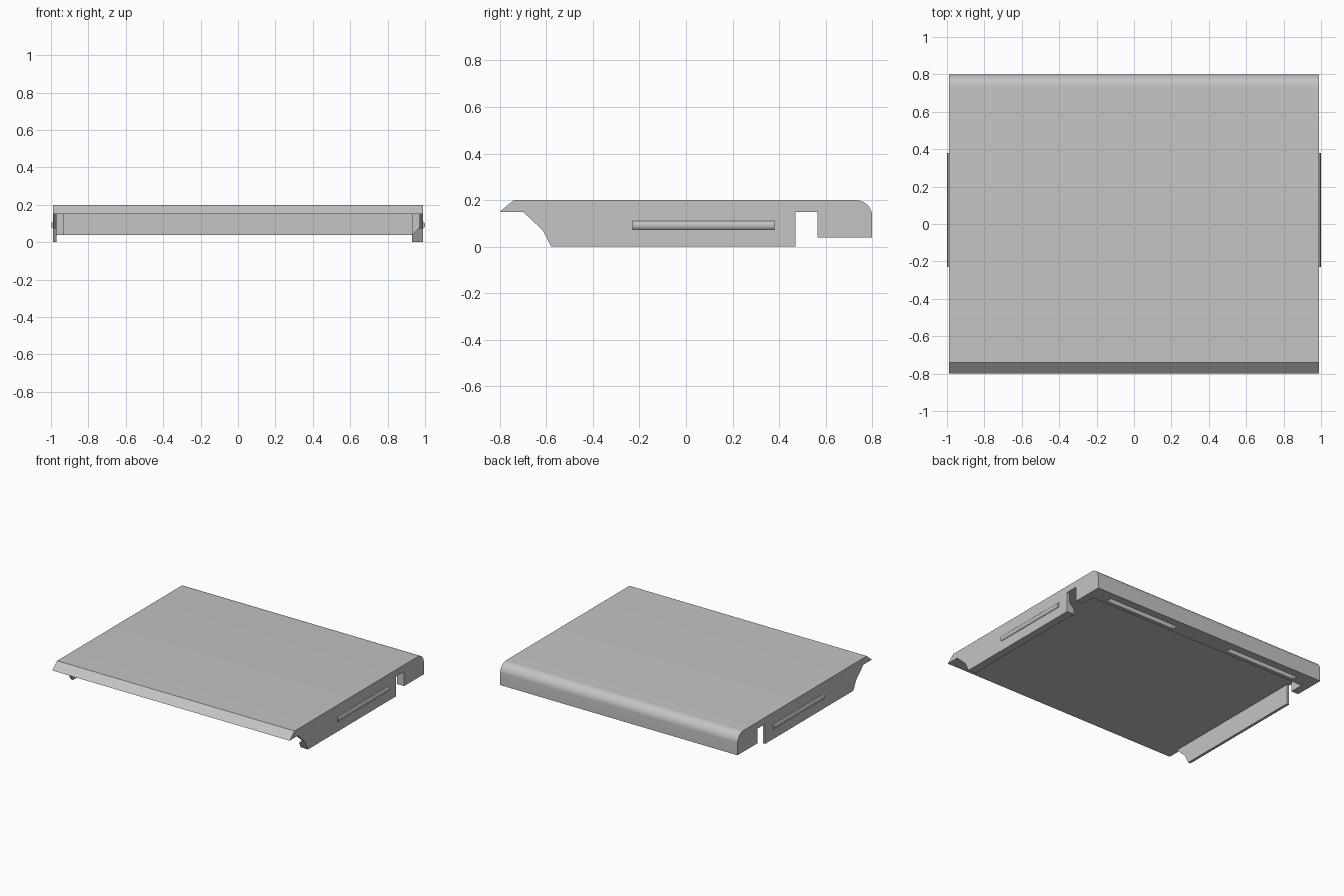
import bpy, bmesh, math
from mathutils import Vector

default = bpy.data.objects.get("Cube")
if default:
    bpy.data.objects.remove(default, do_unlink=True)

grey = bpy.data.materials.new("light grey")
grey.use_nodes = True
COLOUR = (0.55, 0.55, 0.55, 1)
grey.diffuse_color = COLOUR
grey.node_tree.nodes["Principled BSDF"].inputs["Base Color"].default_value = COLOUR

HALF = 0.99      # half width of the body
SKIN = 0.15      # underside of the top plate


def extrude(name, profile, axis, start, end):
    """Extrude a closed 2D profile along x (profile is y, z) or y (profile is x, z)."""
    bm = bmesh.new()
    place = (lambda a, b: (start, a, b)) if axis == "x" else (lambda a, b: (a, start, b))
    face = bm.faces.new([bm.verts.new(place(a, b)) for a, b in profile])
    out = bmesh.ops.extrude_face_region(bm, geom=[face])
    moved = [g for g in out["geom"] if isinstance(g, bmesh.types.BMVert)]
    shift = Vector((end - start, 0, 0)) if axis == "x" else Vector((0, end - start, 0))
    bmesh.ops.translate(bm, verts=moved, vec=shift)
    bmesh.ops.recalc_face_normals(bm, faces=bm.faces)
    mesh = bpy.data.meshes.new(name)
    bm.to_mesh(mesh)
    bm.free()
    mesh.materials.append(grey)
    obj = bpy.data.objects.new(name, mesh)
    bpy.context.collection.objects.link(obj)
    return obj


def rect(a0, a1, b0, b1):
    return [(a0, b0), (a1, b0), (a1, b1), (a0, b1)]


def activate(obj):
    bpy.ops.object.select_all(action="DESELECT")
    obj.select_set(True)
    bpy.context.view_layer.objects.active = obj


def smooth(obj):
    activate(obj)
    bpy.ops.object.shade_smooth_by_angle(angle=math.radians(30))


def cut(obj, cutter):
    mod = obj.modifiers.new("cut", "BOOLEAN")
    mod.operation = "DIFFERENCE"
    mod.solver = "EXACT"
    mod.object = cutter
    activate(obj)
    bpy.ops.object.modifier_apply(modifier=mod.name)
    bpy.data.objects.remove(cutter, do_unlink=True)


# Top plate with bevelled front lip, rounded back edge and thick back rim
R = 0.07
arc = [(0.8 - R + R * math.sin(t), 0.2 - R + R * math.cos(t))
       for t in (math.pi / 2 * i / 10 for i in range(11))]
cover = extrude("top_cover",
                [(-0.8, SKIN), (-0.74, 0.2)] + arc
                + [(0.8, 0.04), (0.67, 0.04), (0.67, SKIN)],
                "x", -HALF, HALF)

# Two long slots in the underside of the back rim
for s in (-1, 1):
    cut(cover, extrude("slot_cutter", rect(0.70, 0.74, 0, 0.14),
                       "x", s * 0.24, s * 0.83))
smooth(cover)

# Side outline shared by both walls
wall_outline = [(-0.7, SKIN), (-0.615, 0.07), (-0.58, 0), (0.47, 0), (0.47, SKIN)]

for s, side in ((-1, "right"), (1, "left")):
    # Thin side wall
    extrude(side + "_wall", wall_outline, "x", s * HALF, s * 0.97)

    # Corner block joining the back rim to the side
    extrude(side + "_corner_block", rect(0.565, 0.67, 0.04, SKIN),
            "x", s * HALF, s * 0.93)

    # Half-round grip bar
    bar = [(s * (HALF + 0.01 * math.cos(t)), 0.092 + 0.018 * math.sin(t))
           for t in (math.pi * (i / 8 - 0.5) for i in range(9))]
    smooth(extrude(side + "_grip_bar", bar, "y", -0.23, 0.38))

# Inward hooked lip along the bottom of the left wall, trimmed to its sloped front
lip = extrude("left_wall_lip",
              [(0.97, 0), (0.93, 0), (0.93, 0.04), (0.97, 0.08)],
              "y", -0.8, 0.47)
cut(lip, extrude("front_trim", [(-0.9, -0.04), (-0.56, -0.04), (-0.58, 0),
                                (-0.615, 0.07), (-0.7, SKIN), (-0.9, SKIN)],
                 "x", 0.9, 1.1))
